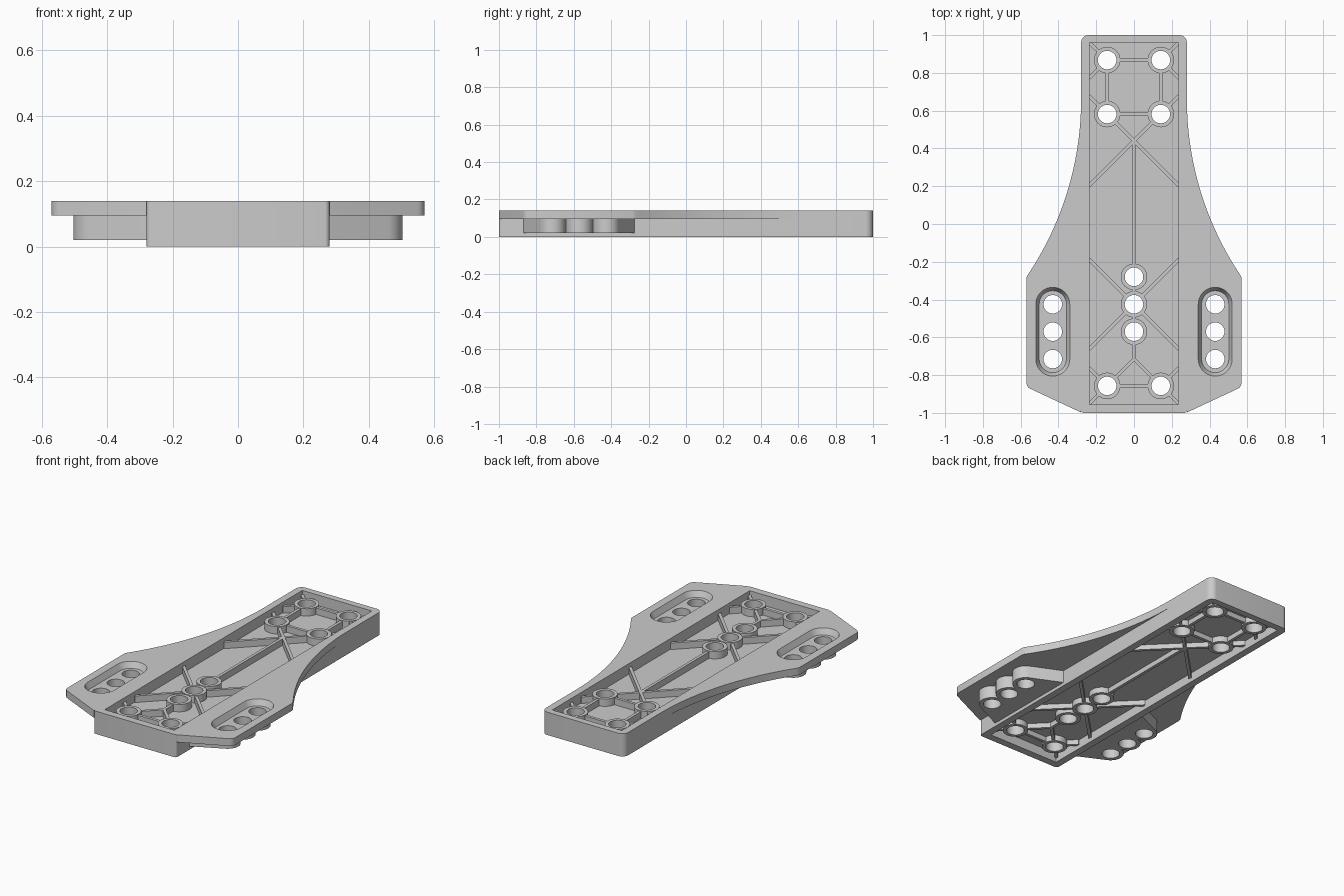
import bpy, bmesh
from math import cos, sin, pi, radians, sqrt, hypot, atan2

if "Cube" in bpy.data.objects:
    bpy.data.objects.remove(bpy.data.objects["Cube"])


def arc(cx, cy, r, a0, a1, n=10):
    """Points on an arc, angles in degrees."""
    return [(cx + r * cos(radians(a0 + (a1 - a0) * i / n)),
             cy + r * sin(radians(a0 + (a1 - a0) * i / n))) for i in range(n + 1)]


def circle(cx, cy, r, n=40):
    return arc(cx, cy, r, 0, 360 * (n - 1) / n, n - 1)


def stadium(cx, y0, y1, r):
    return arc(cx, y1, r, 0, 180, 20) + arc(cx, y0, r, 180, 360, 20)


def rect(x0, x1, y0, y1):
    return [(x0, y0), (x1, y0), (x1, y1), (x0, y1)]


def flip(pts, s):
    return [(s * x, y) for x, y in pts]


def finish(ob):
    bpy.ops.object.select_all(action='DESELECT')
    ob.select_set(True)
    bpy.context.view_layer.objects.active = ob
    bpy.ops.object.shade_smooth_by_angle(angle=radians(30))


def plate(name, loops, z0, z1):
    """Extrude an outline (first loop) with holes (other loops) from z0 to z1."""
    cu = bpy.data.curves.new(name, 'CURVE')
    cu.dimensions = '2D'
    cu.fill_mode = 'BOTH'
    cu.extrude = (z1 - z0) / 2
    for pts in loops:
        sp = cu.splines.new('POLY')
        sp.points.add(len(pts) - 1)
        for p, (x, y) in zip(sp.points, pts):
            p.co = (x, y, 0, 1)
        sp.use_cyclic_u = True
    tmp = bpy.data.objects.new(name + "_tmp", cu)
    bpy.context.collection.objects.link(tmp)
    dg = bpy.context.evaluated_depsgraph_get()
    me = bpy.data.meshes.new_from_object(tmp.evaluated_get(dg))
    bpy.data.objects.remove(tmp)
    bm = bmesh.new()
    bm.from_mesh(me)
    bmesh.ops.remove_doubles(bm, verts=bm.verts, dist=1e-5)
    bmesh.ops.translate(bm, verts=bm.verts, vec=(0, 0, (z0 + z1) / 2))
    bmesh.ops.recalc_face_normals(bm, faces=bm.faces)
    bm.to_mesh(me)
    bm.free()
    me.name = name
    ob = bpy.data.objects.new(name, me)
    bpy.context.collection.objects.link(ob)
    finish(ob)
    return ob


HOLE, BOSS = 0.049, 0.07
bosses = [(s * 0.142, y) for y in (0.868, 0.582, -0.857) for s in (-1, 1)]
bosses += [(0, y) for y in (-0.28, -0.425, -0.57)]
side_y = (-0.425, -0.57, -0.715)
SX = 0.43

# Central frame: long rectangular tube with rounded corners
outer = (arc(0.24, 0.96, 0.04, 0, 90) + arc(-0.24, 0.96, 0.04, 90, 180)
         + arc(-0.265, -0.985, 0.015, 180, 270, 5) + arc(0.265, -0.985, 0.015, 270, 360, 5))
inner = rect(-0.236, 0.236, -0.955, 0.96)
plate("frame", [outer, inner], 0, 0.14)

# Thin web halfway up the frame, pierced by the bolt holes
plate("web", [rect(-0.24, 0.24, -0.96, 0.965)] + [circle(x, y, HOLE) for x, y in bosses], 0.055, 0.075)

# Bolt bosses
for i, (x, y) in enumerate(bosses):
    plate(f"boss_{i}", [circle(x, y, BOSS), circle(x, y, HOLE)], 0.02, 0.12)


# Stiffening ribs, trimmed so they stop inside the boss walls
def trim(p, q):
    for bx, by in bosses:
        if hypot(p[0] - bx, p[1] - by) < 0.01:
            d = hypot(q[0] - p[0], q[1] - p[1])
            t = 0.06 / d
            return (p[0] + (q[0] - p[0]) * t, p[1] + (q[1] - p[1]) * t)
    return p


def rib(name, p, q, w=0.018):
    p, q = trim(p, q), trim(q, p)
    a = atan2(q[1] - p[1], q[0] - p[0])
    nx, ny = -sin(a) * w / 2, cos(a) * w / 2
    plate(name, [[(p[0] + nx, p[1] + ny), (p[0] - nx, p[1] - ny),
                  (q[0] - nx, q[1] - ny), (q[0] + nx, q[1] + ny)]], 0.025, 0.115)


for y in (0.868, 0.582, -0.857):
    rib("cross_rib", (-0.142, y), (0.142, y))
for a, b in ((0.44, -0.28), (-0.28, -0.425), (-0.425, -0.57), (-0.57, -0.715)):
    rib("spine_rib", (0, a), (0, b))
for s in (-1, 1):
    for p, q in [((0.142, 0.868), (0.142, 0.582)),
                 ((0.142, 0.868), (0.238, 0.962)),
                 ((0.142, 0.868), (0.238, 0.772)),
                 ((0.142, 0.582), (0.238, 0.678)),
                 ((0.142, 0.582), (0, 0.44)),
                 ((0, 0.44), (0.238, 0.202)),
                 ((0, -0.425), (0.238, -0.187)),
                 ((0, -0.425), (0.238, -0.663)),
                 ((0, -0.715), (0.142, -0.857)),
                 ((0.142, -0.857), (0.238, -0.953)),
                 ((0.142, -0.857), (0.238, -0.761))]:
        rib("brace_rib", (s * p[0], p[1]), (s * q[0], q[1]))

# Side wings: concave flank, slanted front corner, long slot opening
R, top = 1.67, 0.66
flank = []
for i in range(33):
    y = -0.27 + (top + 0.27) * i / 32
    flank.append((0.28 + R - sqrt(R * R - (top - y) ** 2), y))
wing = ([(0.28, -0.998), (0.55, -0.872), (0.559, -0.866), (0.566, -0.857), (0.57, -0.84),
         (0.57, -0.285)] + flank)
for s, side in ((-1, "left"), (1, "right")):
    plate(f"{side}_wing", [flip(wing, s), stadium(s * SX, -0.715, -0.425, 0.09)], 0.095, 0.14)

    # Slot floor with three holes
    holes = [circle(s * SX, y, HOLE) for y in side_y]
    plate(f"{side}_slot_floor", [stadium(s * SX, -0.715, -0.425, 0.09)] + holes, 0.095, 0.105)

    # Sloping slot wall
    bm = bmesh.new()
    hi = [bm.verts.new((x, y, 0.14)) for x, y in stadium(s * SX, -0.715, -0.425, 0.09)]
    lo = [bm.verts.new((x, y, 0.105)) for x, y in stadium(s * SX, -0.715, -0.425, 0.072)]
    n = len(hi)
    for i in range(n):
        j = (i + 1) % n
        bm.faces.new((hi[j], hi[i], lo[i], lo[j]))
    bm.normal_update()
    me = bpy.data.meshes.new(f"{side}_slot_wall")
    bm.to_mesh(me)
    bm.free()
    ob = bpy.data.objects.new(f"{side}_slot_wall", me)
    bpy.context.collection.objects.link(ob)
    finish(ob)

    # Scalloped support block under the slot, tapering in from the frame
    g = ([(0.278, -0.275)] + arc(SX, -0.425, 0.073, 65, -80, 16) + arc(SX, -0.57, 0.073, 80, -80, 16)
         + arc(SX, -0.715, 0.073, 80, -65, 16) + [(0.278, -0.87)])
    plate(f"{side}_support", [flip(g, s)] + holes, 0.02, 0.096)
